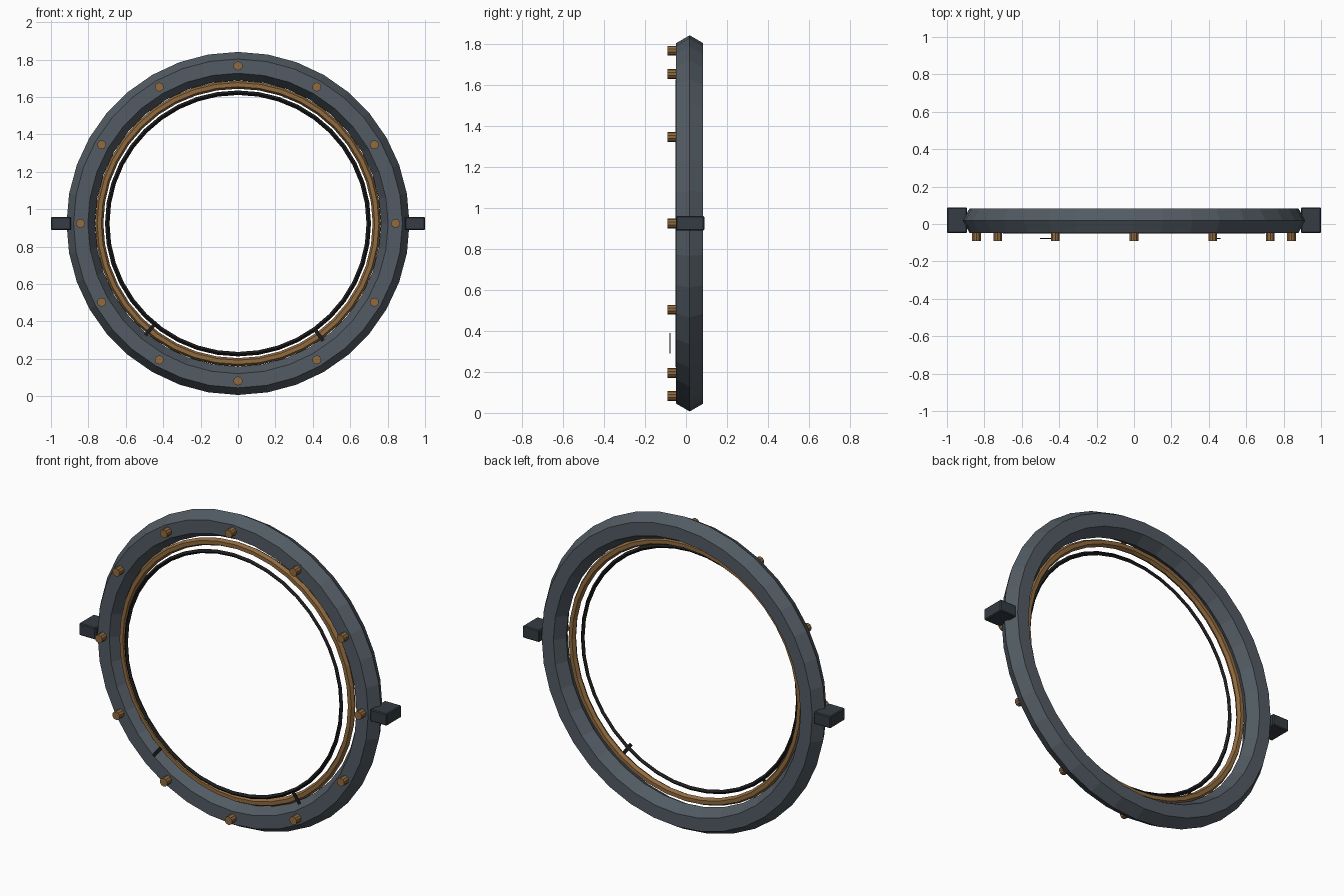
import bpy, math
from math import sin, cos, pi, radians

if "Cube" in bpy.data.objects:
    bpy.data.objects.remove(bpy.data.objects["Cube"])

CZ, CY = 0.924, 0.018   # ring centre height and depth

def mat(name, c):
    m = bpy.data.materials.new(name)
    m.diffuse_color = (*c, 1)
    m.use_nodes = True
    m.node_tree.nodes["Principled BSDF"].inputs["Base Color"].default_value = m.diffuse_color
    return m

STEEL = mat("steel", (0.085, 0.105, 0.125))
DARK = mat("dark_steel", (0.035, 0.045, 0.055))
BRONZE = mat("bronze", (0.28, 0.145, 0.05))
BLACK = mat("black", (0.012, 0.012, 0.013))

def finish(name, m):
    o = bpy.context.object
    o.name = name
    o.data.materials.append(m)
    return o

def ring(name, R, r, y, seg, sides, m):
    bpy.ops.mesh.primitive_torus_add(location=(0, y, CZ), rotation=(pi / 2, 0, 0),
        major_radius=R, minor_radius=r, major_segments=seg, minor_segments=sides)
    return finish(name, m)

def box(name, loc, size, m, rot=0, bevel=0):
    bpy.ops.mesh.primitive_cube_add(size=1, location=loc, rotation=(0, rot, 0))
    o = finish(name, m)
    o.scale = size
    bpy.ops.object.transform_apply(location=False, rotation=False, scale=True)
    if bevel:
        b = o.modifiers.new("bevel", 'BEVEL')
        b.width, b.segments = bevel, 1
    return o

# Rings: hexagonal frame, bronze liner and thin black inner ring
ring("outer_frame", 0.841, 0.076, CY, 36, 6, STEEL)
ring("bronze_liner", 0.742, 0.022, -0.005, 40, 6, BRONZE)
ring("inner_seal", 0.699, 0.012, -0.04, 40, 4, BLACK)

# Studs round the front face
for i in range(12):
    a = i * pi / 6
    bpy.ops.mesh.primitive_cylinder_add(vertices=10, radius=0.024, depth=0.05,
        location=(0.842 * cos(a), -0.065, CZ + 0.842 * sin(a)), rotation=(pi / 2, 0, 0))
    finish(f"stud_{i + 1}", BRONZE)

# Side lugs
for side, s in (("left", -1), ("right", 1)):
    box(f"{side}_lug", (s * 0.946, 0.02, CZ), (0.108, 0.138, 0.07), DARK, bevel=0.005)

# Thin index marks in front of the liner
for side, x, z in (("left", -0.471, 0.355), ("right", 0.433, 0.327)):
    box(f"{side}_mark", (x, -0.077, z), (0.075, 0.005, 0.02), BLACK,
        rot=-math.atan2(z - CZ, x))
